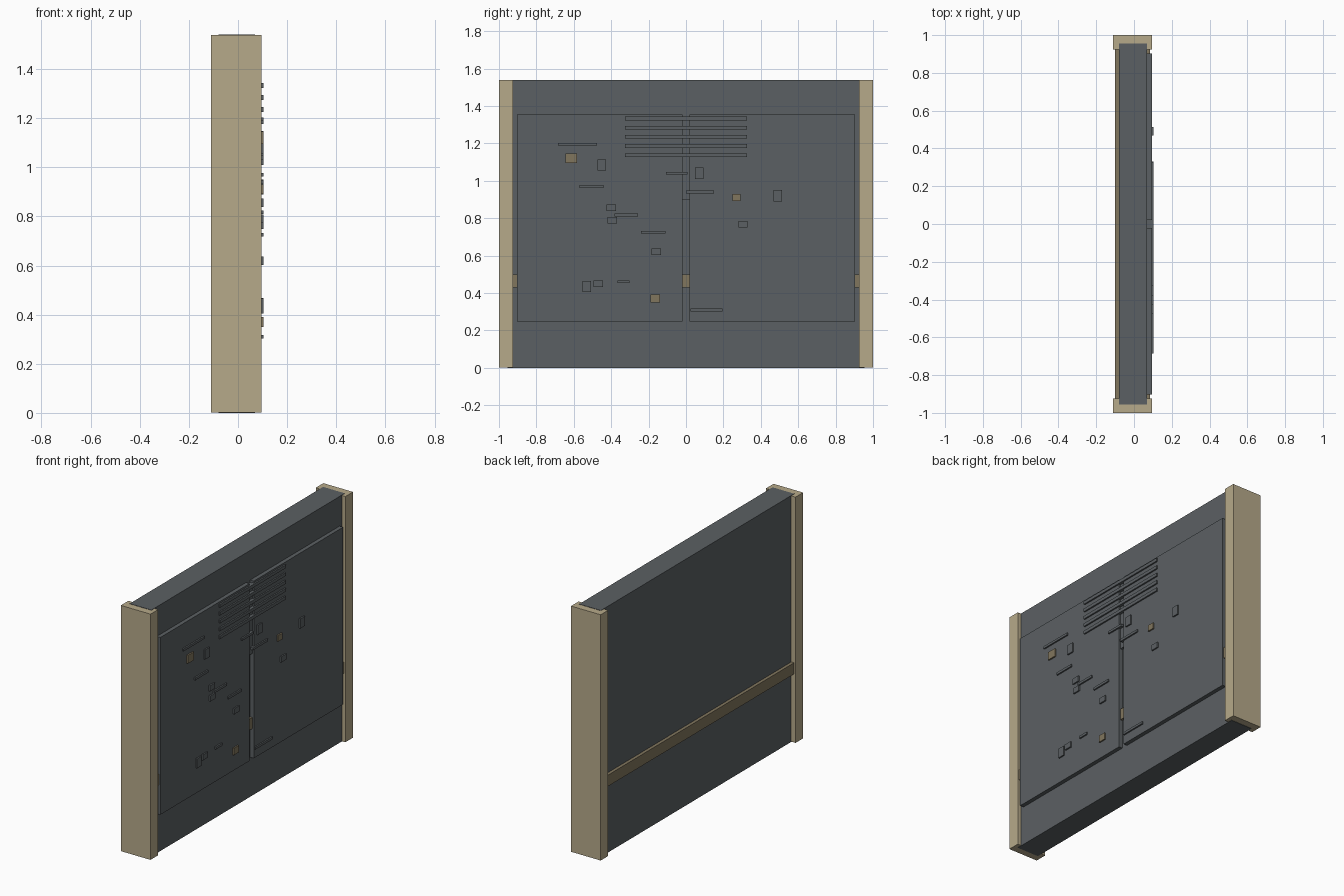
import bpy

cube = bpy.data.objects.get("Cube")
if cube:
    bpy.data.objects.remove(cube, do_unlink=True)


def material(name, rgb):
    mat = bpy.data.materials.new(name)
    mat.use_nodes = True
    mat.diffuse_color = (*rgb, 1)
    shader = mat.node_tree.nodes["Principled BSDF"]
    shader.inputs["Base Color"].default_value = mat.diffuse_color
    return mat


grey = material("slate grey", (0.105, 0.117, 0.125))
tan = material("sand tan", (0.47, 0.4, 0.255))
brown = material("dull brown", (0.22, 0.18, 0.11))


def box(name, mat, x_range, y_range, z_range):
    """Add a box that fills the (low, high) range on each axis."""
    ranges = (x_range, y_range, z_range)
    centre = [(low + high) / 2 for low, high in ranges]
    bpy.ops.mesh.primitive_cube_add(size=1, location=centre)
    part = bpy.context.object
    part.name = name
    part.scale = [high - low for low, high in ranges]
    bpy.ops.object.transform_apply(location=False, rotation=False, scale=True)
    part.data.materials.append(mat)


def around(centre, size):
    """Range of a given size about a centre."""
    return centre - size / 2, centre + size / 2


def raised(name, mat, y, z, width, height):
    """Add a small raised detail on the face of the door panels."""
    box(name, mat, (recess, relief), around(y, width), around(z, height))


# Shared depths and heights
height = 1.54
core_face = 0.07
recess = 0.085
panel_face = 0.095
relief = 0.104
post_inner = 0.925
rail_heights = (0.43, 0.5)

# Main wall slab and the rails that run across both of its sides
box("wall_core", grey, (-0.08, core_face), around(0, 1.91), (0, height))
box("back_rail", brown, (-0.1, -core_face), (-post_inner, post_inner), rail_heights)
box("front_rail", brown, (0, recess), (-post_inner, post_inner), rail_heights)

# End posts and door panels, one on each side of the middle
for side, label in ((-1, "front"), (1, "rear")):
    post_span = sorted((side * post_inner, side))
    panel_span = sorted((side * 0.02, side * 0.903))
    box(label + "_post", tan, (-0.11, panel_face), post_span, around(height / 2, height - 0.004))
    box(label + "_panel", grey, (0, panel_face), panel_span, (0.247, 1.355))

# Cover strip in the seam between the panels
box("seam_strip", grey, (0, recess), around(0, 0.04), (0.9, 1.34))

# Vent slats over the seam
for i in range(5):
    raised("vent_slat", grey, 0, 1.333 - i * 0.049, 0.65, 0.02)

# Thin bars: centre y, centre z, length
for y, z, length in ((-0.58, 1.195, 0.21), (-0.505, 0.97, 0.13), (-0.05, 1.04, 0.115),
                     (-0.32, 0.817, 0.125), (-0.175, 0.725, 0.13), (-0.335, 0.46, 0.065),
                     (0.11, 0.31, 0.17), (0.075, 0.94, 0.15)):
    raised("detail_bar", grey, y, z, length, 0.015)

# Upright and level blocks: centre y, centre z
for y, z in ((-0.45, 1.085), (-0.53, 0.435), (0.07, 1.04), (0.49, 0.92)):
    raised("upright_block", grey, y, z, 0.045, 0.06)
for y, z in ((-0.4, 0.855), (-0.395, 0.79), (-0.16, 0.62), (-0.47, 0.45), (0.305, 0.767)):
    raised("level_block", grey, y, z, 0.05, 0.035)

# Brown plates: centre y, centre z, width
for y, z, width in ((-0.614, 1.12, 0.06), (0.27, 0.91, 0.045), (-0.165, 0.37, 0.05)):
    raised("brown_plate", brown, y, z, width, width * 0.85)
